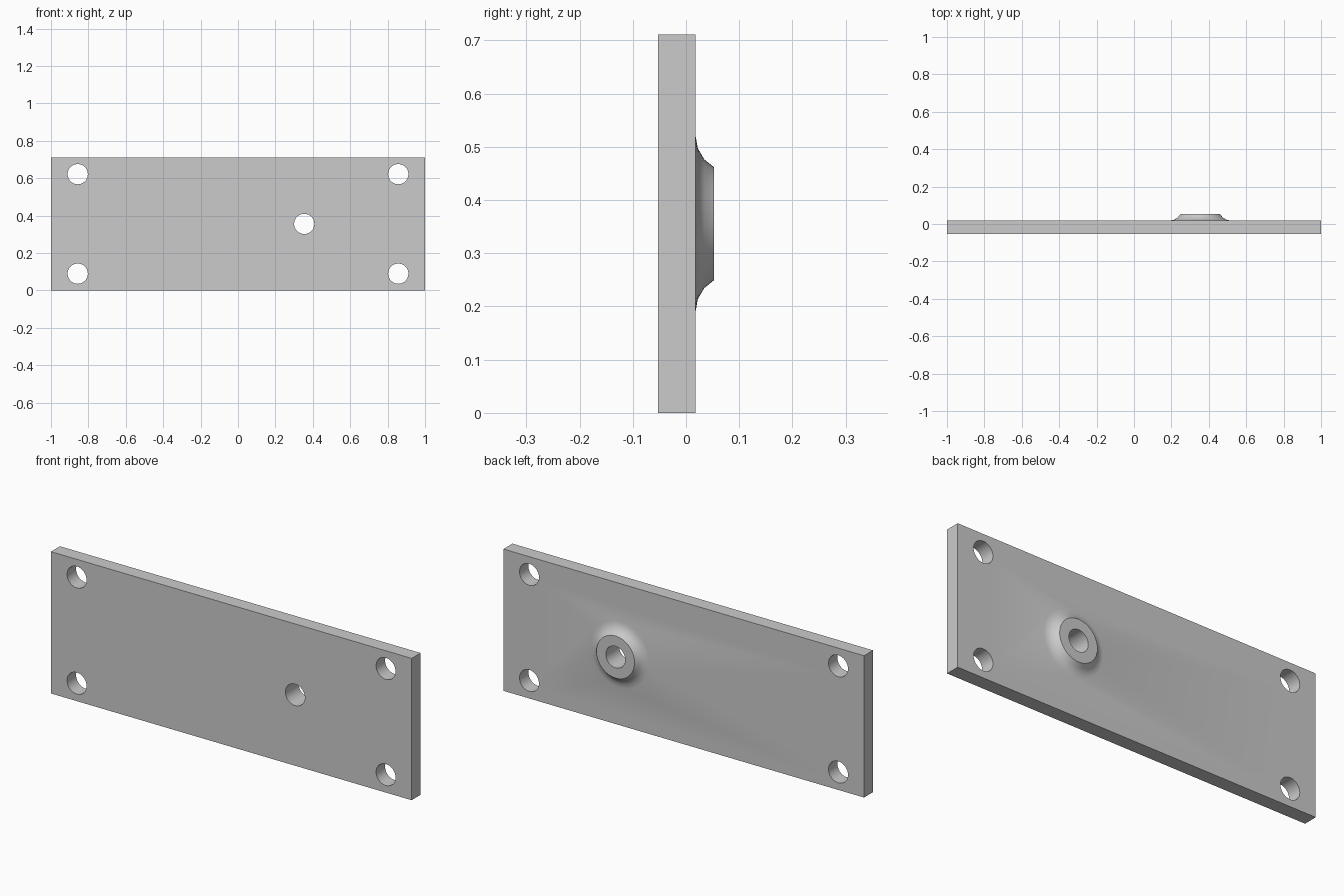
import bpy, bmesh, math
from mathutils import Matrix

if "Cube" in bpy.data.objects:
    bpy.data.objects.remove(bpy.data.objects["Cube"], do_unlink=True)

FRONT, BACK, TIP = -0.053, 0.018, 0.053
HEIGHT = 0.711
MID = HEIGHT / 2
BOSS_X = 0.354
HOLE_R = 0.054
SEGS = 48

grey = bpy.data.materials.new("plain_grey")
grey.use_nodes = True
colour = (0.6, 0.6, 0.6, 1)
grey.diffuse_color = colour
grey.node_tree.nodes["Principled BSDF"].inputs["Base Color"].default_value = colour


def make_object(name, bm):
    bmesh.ops.recalc_face_normals(bm, faces=bm.faces)
    mesh = bpy.data.meshes.new(name)
    bm.to_mesh(mesh)
    bm.free()
    mesh.materials.append(grey)
    obj = bpy.data.objects.new(name, mesh)
    bpy.context.collection.objects.link(obj)
    return obj


def lathe(name, profile, x, z):
    """Solid of revolution about the y direction from (radius, y) points."""
    bm = bmesh.new()
    rings = []
    for r, y in profile:
        angles = [2 * math.pi * i / SEGS for i in range(SEGS)]
        rings.append([bm.verts.new((x + r * math.cos(a), y, z + r * math.sin(a)))
                      for a in angles])
    for low, high in zip(rings, rings[1:]):
        for i in range(SEGS):
            j = (i + 1) % SEGS
            bm.faces.new((low[i], low[j], high[j], high[i]))
    bm.faces.new(rings[0])
    bm.faces.new(rings[-1])
    return make_object(name, bm)


def combine(target, tool, operation):
    mod = target.modifiers.new(operation.lower(), 'BOOLEAN')
    mod.operation = operation
    mod.solver = 'EXACT'
    mod.object = tool
    bpy.ops.object.select_all(action='DESELECT')
    bpy.context.view_layer.objects.active = target
    target.select_set(True)
    bpy.ops.object.modifier_apply(modifier=mod.name)
    bpy.data.objects.remove(tool, do_unlink=True)


# Flat rectangular plate
bm = bmesh.new()
bmesh.ops.create_cube(bm, size=1, matrix=Matrix.Translation((0, (FRONT + BACK) / 2, MID))
                      @ Matrix.Diagonal((2, BACK - FRONT, HEIGHT, 1)))
plate = make_object("mounting_plate", bm)

# Boss with a concave flared foot on the back
base_r, flare = 0.165, 0.0675
sweep = math.acos(1 - (TIP - BACK) / flare)
profile = [(base_r, BACK - 0.02)]
for i in range(4):
    a = sweep * i / 3
    profile.append((base_r - flare * math.sin(a), BACK + flare * (1 - math.cos(a))))
combine(plate, lathe("boss", profile, BOSS_X, MID), 'UNION')

# Through holes: four corners and the boss bore
holes = [(sx * 0.857, MID + sz * 0.266) for sx in (-1, 1) for sz in (-1, 1)]
for x, z in holes + [(BOSS_X, MID)]:
    cutter = lathe("hole_cutter", [(HOLE_R, -0.2), (HOLE_R, 0.2)], x, z)
    combine(plate, cutter, 'DIFFERENCE')

bpy.ops.object.shade_smooth_by_angle(angle=math.radians(30))
